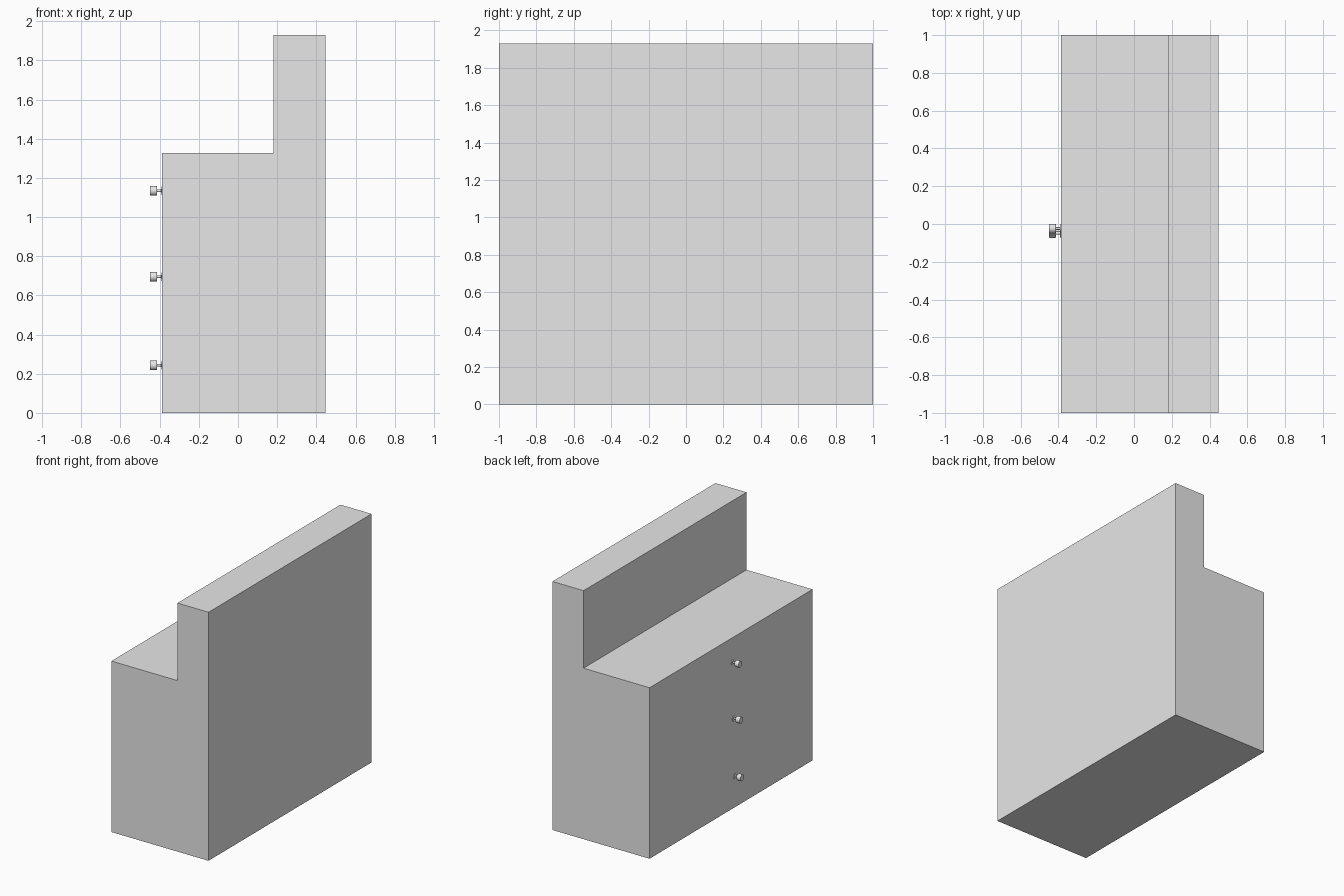
import bpy
import bmesh
import math

cube = bpy.data.objects.get("Cube")
if cube:
    bpy.data.objects.remove(cube, do_unlink=True)

grey = bpy.data.materials.new("plain_grey")
grey.use_nodes = True
grey.diffuse_color = (0.8, 0.8, 0.8, 1)
grey.node_tree.nodes["Principled BSDF"].inputs["Base Color"].default_value = (0.8, 0.8, 0.8, 1)


def add_object(name, bm):
    bmesh.ops.recalc_face_normals(bm, faces=bm.faces[:])
    mesh = bpy.data.meshes.new(name)
    bm.to_mesh(mesh)
    bm.free()
    mesh.materials.append(grey)
    obj = bpy.data.objects.new(name, mesh)
    bpy.context.collection.objects.link(obj)
    return obj


# Stepped body: L-shaped side profile extruded along y
FACE_X = -0.387
profile = [(FACE_X, 0), (0.447, 0), (0.447, 1.93), (0.18, 1.93), (0.18, 1.328), (FACE_X, 1.328)]
bm = bmesh.new()
side = bm.faces.new([bm.verts.new((x, -1, z)) for x, z in profile])
ext = bmesh.ops.extrude_face_region(bm, geom=[side])
bmesh.ops.translate(bm, vec=(0, 2, 0), verts=[v for v in ext["geom"] if isinstance(v, bmesh.types.BMVert)])
add_object("cabinet_body", bm)

# Turned knob: base flange, thin stem and drum head, as (x, radius)
knob_profile = [(FACE_X + 0.001, 0), (FACE_X + 0.001, 0.022), (-0.391, 0.022), (-0.392, 0.007),
                (-0.413, 0.007), (-0.414, 0.023), (-0.417, 0.025), (-0.446, 0.025),
                (-0.449, 0.023), (-0.449, 0)]


def add_knob(name, y, z):
    bm = bmesh.new()
    verts = [bm.verts.new((x, 0, r)) for x, r in knob_profile]
    edges = [bm.edges.new(pair) for pair in zip(verts, verts[1:])]
    bmesh.ops.spin(bm, geom=verts + edges, cent=(0, 0, 0), axis=(1, 0, 0),
                   angle=2 * math.pi, steps=24)
    bmesh.ops.remove_doubles(bm, verts=bm.verts[:], dist=0.0001)
    knob = add_object(name, bm)
    knob.location = (0, y, z)
    bpy.ops.object.select_all(action="DESELECT")
    knob.select_set(True)
    bpy.context.view_layer.objects.active = knob
    bpy.ops.object.shade_smooth_by_angle(angle=math.radians(30))


# Drawer knobs, one above another
for name, y, z in (("top_knob", -0.024, 1.134), ("middle_knob", -0.036, 0.695), ("bottom_knob", -0.049, 0.243)):
    add_knob(name, y, z)
